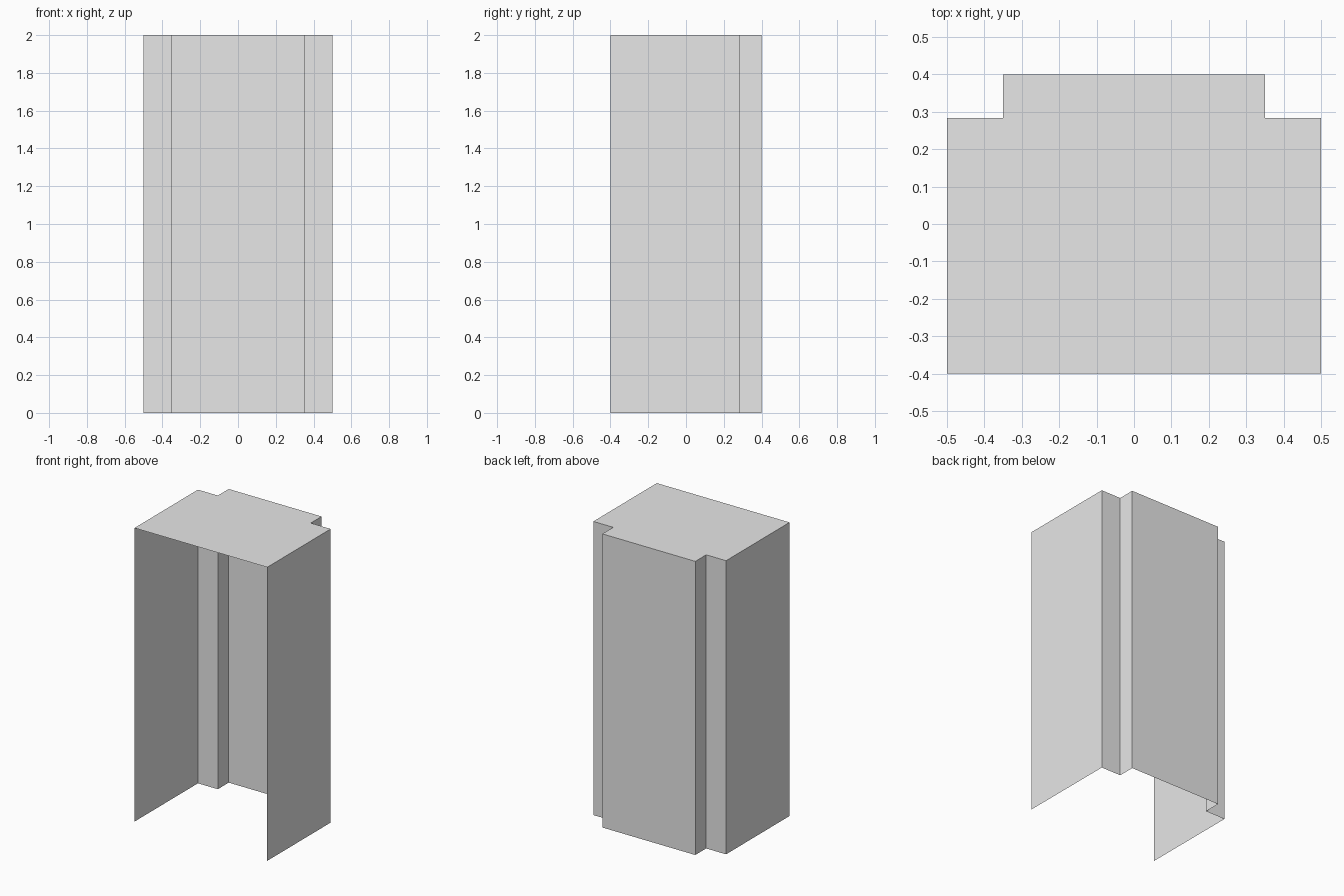
import bpy
import bmesh

cube = bpy.data.objects.get("Cube")
if cube:
    bpy.data.objects.remove(cube, do_unlink=True)

HEIGHT = 2.0

grey = bpy.data.materials.new("light grey")
grey.use_nodes = True
colour = (0.8, 0.8, 0.8, 1)
grey.diffuse_color = colour
grey.node_tree.nodes["Principled BSDF"].inputs["Base Color"].default_value = colour

# Half of the plan: open front corner, stepped back corner, back recess
half = [(0.5, -0.4), (0.5, 0.283), (0.35, 0.283), (0.35, 0.4)]
plan = half + [(-x, y) for x, y in reversed(half)]


def add_object(name, bm):
    mesh = bpy.data.meshes.new(name)
    bm.to_mesh(mesh)
    bm.free()
    mesh.materials.append(grey)
    obj = bpy.data.objects.new(name, mesh)
    bpy.context.collection.objects.link(obj)


# Thin side and back walls, open at the front and underneath
bm = bmesh.new()
base = [bm.verts.new((x, y, 0)) for x, y in plan]
edges = [bm.edges.new(pair) for pair in zip(base, base[1:])]
extruded = bmesh.ops.extrude_edge_only(bm, edges=edges)
raised = [v for v in extruded["geom"] if isinstance(v, bmesh.types.BMVert)]
bmesh.ops.translate(bm, verts=raised, vec=(0, 0, HEIGHT))
for face in bm.faces:
    # Turn every wall to face outwards
    face.normal_update()
    centre = face.calc_center_median()
    if face.normal.x * centre.x + face.normal.y * centre.y < 0:
        face.normal_flip()
add_object("side_and_back_walls", bm)

# Flat top sheet
bm = bmesh.new()
bm.faces.new([bm.verts.new((x, y, HEIGHT)) for x, y in plan])
add_object("top_panel", bm)
